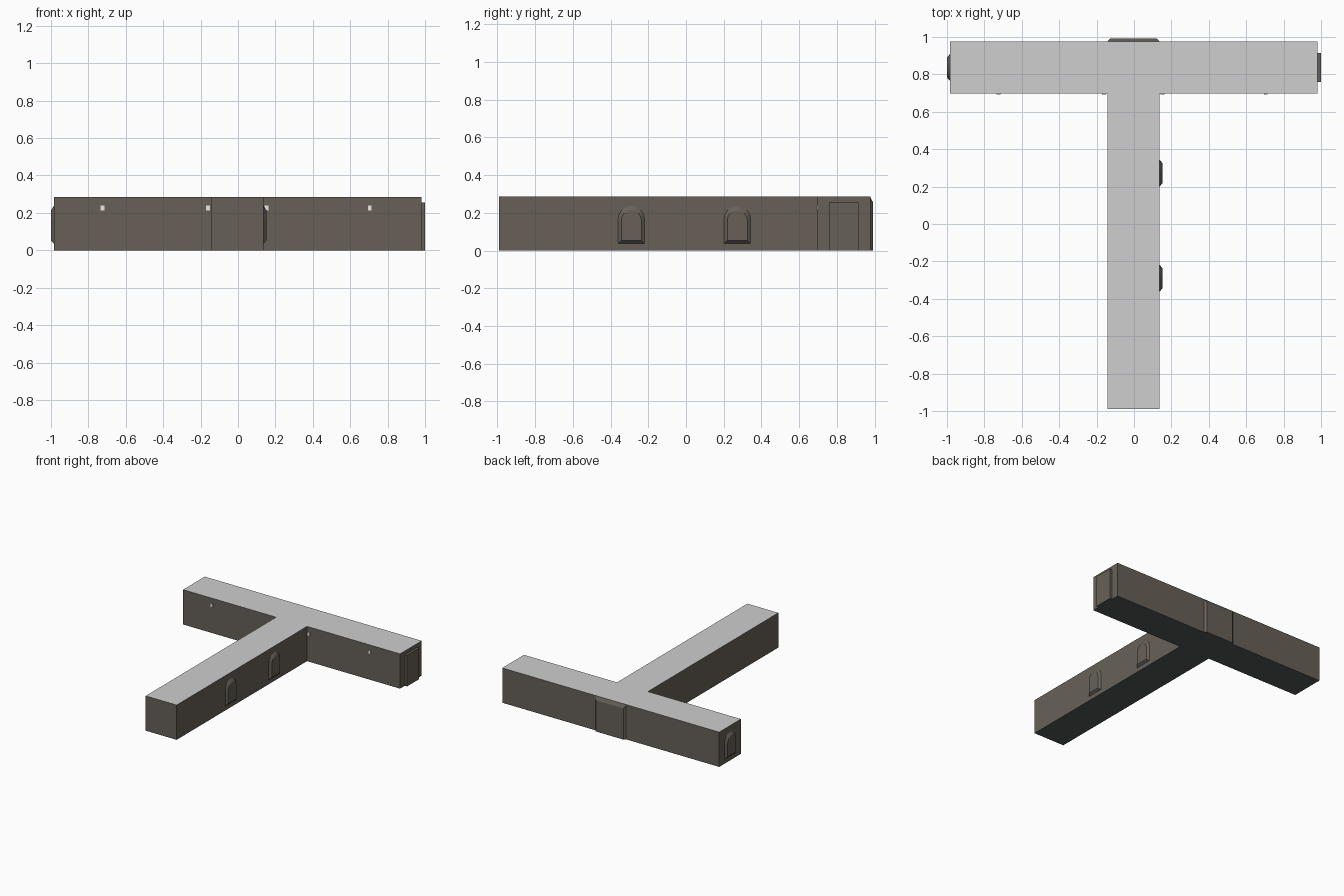
import bpy, bmesh, math
from mathutils import Vector

if "Cube" in bpy.data.objects:
    bpy.data.objects.remove(bpy.data.objects["Cube"])


def material(name, rgb):
    m = bpy.data.materials.new(name)
    m.diffuse_color = (*rgb, 1)
    m.use_nodes = True
    m.node_tree.nodes["Principled BSDF"].inputs["Base Color"].default_value = m.diffuse_color
    return m


WALL = material("brown_wall", (0.135, 0.118, 0.096))
CEILING = material("pale_ceiling", (0.62, 0.62, 0.62))
FLOOR = material("dark_floor", (0.085, 0.095, 0.098))
LAMP = material("white_lamp", (0.85, 0.85, 0.83))

H = 0.285                        # corridor height
X0, X1 = -0.985, 0.98            # ends of the cross arm
S0, S1 = -0.1425, 0.1375         # sides of the stem
Y0, YA, Y1 = -0.99, 0.697, 0.977  # stem end, arm front, arm back


def loft(name, base, tip, mats, rule=None):
    """Closed solid between two matching outlines; rule picks a material from the normal."""
    bm = bmesh.new()
    a = [bm.verts.new(p) for p in base]
    b = [bm.verts.new(p) for p in tip]
    n = len(a)
    bm.faces.new(a[::-1])
    bm.faces.new(b)
    for i in range(n):
        j = (i + 1) % n
        bm.faces.new((a[i], a[j], b[j], b[i]))
    bmesh.ops.recalc_face_normals(bm, faces=bm.faces)
    if rule:
        for f in bm.faces:
            f.material_index = rule(f.normal)
    me = bpy.data.meshes.new(name)
    bm.to_mesh(me)
    bm.free()
    for m in mats:
        me.materials.append(m)
    ob = bpy.data.objects.new(name, me)
    bpy.context.collection.objects.link(ob)
    return ob


def raised(name, base, tip, origin, out, depth, mats, rule=None):
    """Wall relief: outlines are (sideways, height) pairs, raised along 'out'."""
    out = Vector(out)
    side = Vector((0, 0, 1)).cross(out)
    o = Vector(origin)

    def place(outline, d):
        return [o + side * u + Vector((0, 0, v)) + out * d for u, v in outline]
    return loft(name, place(base, 0), place(tip, depth), mats, rule)


def rect(w, z0, z1):
    return [(-w, z0), (w, z0), (w, z1), (-w, z1)]


def arch(w, z0, spring, steps=8):
    pts = [(-w, z0), (w, z0)]
    for i in range(steps + 1):
        t = math.pi * i / steps
        pts.append((w * math.cos(t), spring + w * math.sin(t)))
    return pts


# T-shaped corridor: pale top, dark underside, brown walls
plan = [(S0, Y0), (S1, Y0), (S1, YA), (X1, YA), (X1, Y1), (X0, Y1), (X0, YA), (S0, YA)]
loft("corridor", [(x, y, 0) for x, y in plan], [(x, y, H) for x, y in plan],
     [WALL, CEILING, FLOOR],
     lambda n: 1 if n.z > 0.5 else 2 if n.z < -0.5 else 0)

# Arched niches, two on the stem and one on the left end
arm_mid = (YA + Y1) / 2
niches = [((S1, -0.29, 0), (1, 0, 0)), ((S1, 0.272, 0), (1, 0, 0)),
          ((X0, arm_mid, 0), (-1, 0, 0))]
for i, (pos, out) in enumerate(niches):
    raised(f"arched_niche_{i + 1}", arch(0.071, 0.036, 0.165), arch(0.053, 0.052, 0.16),
           pos, out, 0.015, [WALL, FLOOR], lambda n: 1 if n.z < -0.5 else 0)

# Doorway block on the right end
raised("doorway", rect(0.078, 0, 0.255), rect(0.078, 0, 0.255),
       (X1, arm_mid, 0), (1, 0, 0), 0.02, [WALL, FLOOR],
       lambda n: 1 if n.z < -0.5 else 0)

# Shallow chamfered alcove on the back, opposite the stem
raised("back_alcove", rect(0.14, 0, H - 0.003), rect(0.125, 0, 0.255),
       ((S0 + S1) / 2, Y1, 0), (0, 1, 0), 0.015, [WALL, FLOOR],
       lambda n: 1 if n.z < -0.9 else 0)

# Small lamps on the front walls of the arm
for i, x in enumerate((-0.724, -0.16, 0.153, 0.705)):
    r = rect(0.01, 0.214, 0.24)
    raised(f"lamp_{i + 1}", r, r, (x, YA, 0), (0, -1, 0), 0.004, [LAMP])
